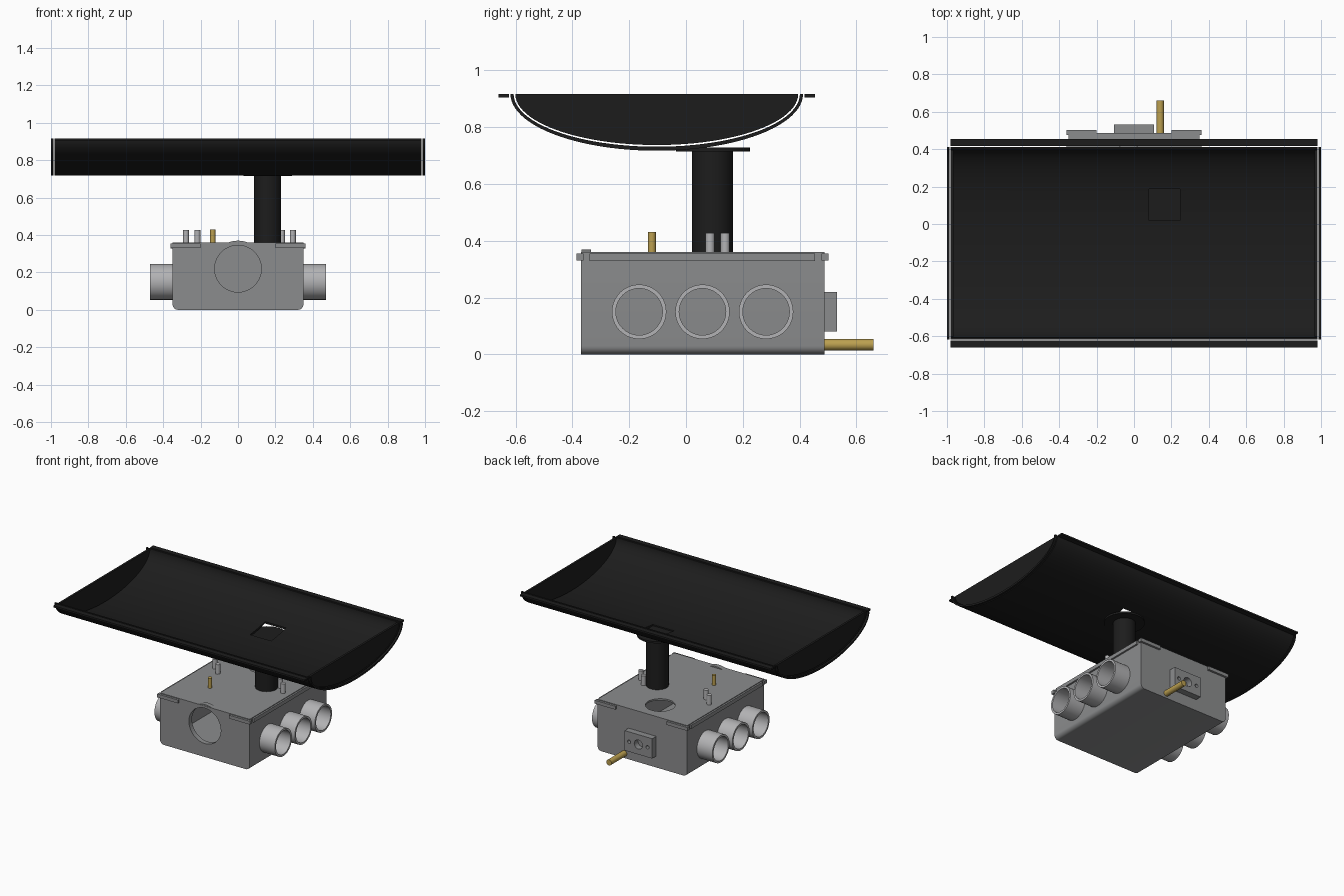
import bpy, bmesh, math
from mathutils import Vector

if "Cube" in bpy.data.objects:
    bpy.data.objects.remove(bpy.data.objects["Cube"])


def mat(name, r, g, b):
    m = bpy.data.materials.new(name)
    m.diffuse_color = (r, g, b, 1)
    m.use_nodes = True
    m.node_tree.nodes["Principled BSDF"].inputs["Base Color"].default_value = m.diffuse_color
    return m


BLACK = mat("black", 0.012, 0.012, 0.012)
BRASS = mat("brass", 0.5, 0.35, 0.08)
GREY = mat("mid_grey", 0.26, 0.265, 0.27)
LIGHT = mat("light_grey", 0.45, 0.45, 0.46)


def prism(name, pts, a, b, axis, m):
    """Extrude a closed 2D profile from a to b along x (y,z), y (x,z) or z (x,y)."""
    bm = bmesh.new()
    place = {"x": lambda p, t: (t, p[0], p[1]),
             "y": lambda p, t: (p[0], t, p[1]),
             "z": lambda p, t: (p[0], p[1], t)}[axis]
    f = bm.faces.new([bm.verts.new(place(p, a)) for p in pts])
    ext = bmesh.ops.extrude_face_region(bm, geom=[f])
    d = Vector(place((0, 0), b - a))
    bmesh.ops.translate(bm, vec=d, verts=[v for v in ext["geom"] if isinstance(v, bmesh.types.BMVert)])
    bmesh.ops.recalc_face_normals(bm, faces=bm.faces)
    me = bpy.data.meshes.new(name)
    bm.to_mesh(me)
    bm.free()
    ob = bpy.data.objects.new(name, me)
    bpy.context.collection.objects.link(ob)
    if m:
        me.materials.append(m)
    smooth(ob)
    return ob


def select(ob):
    bpy.ops.object.select_all(action="DESELECT")
    ob.select_set(True)
    bpy.context.view_layer.objects.active = ob


def smooth(ob):
    select(ob)
    bpy.ops.object.shade_smooth_by_angle(angle=math.radians(35))


def circle(u, v, r, n=40):
    return [(u + r * math.cos(2 * math.pi * i / n), v + r * math.sin(2 * math.pi * i / n)) for i in range(n)]


def block(name, x0, x1, y0, y1, z0, z1, m):
    return prism(name, [(x0, y0), (x1, y0), (x1, y1), (x0, y1)], z0, z1, "z", m)


def cut(ob, cutter):
    cutter.hide_render = True
    mod = ob.modifiers.new("cut", "BOOLEAN")
    mod.operation = "DIFFERENCE"
    mod.solver = "EXACT"
    mod.object = cutter
    select(ob)
    bpy.ops.object.modifier_apply(modifier=mod.name)
    bpy.data.objects.remove(cutter)
    smooth(ob)
    return ob


def tube(name, u, v, r_out, r_in, a, b, axis, m):
    ob = prism(name, circle(u, v, r_out), a, b, axis, m)
    return cut(ob, prism("cutter", circle(u, v, r_in), a - 0.05, b + 0.05, axis, None))


# Trough: half-ellipse shell with a square opening
CY, TOP = -0.103, 0.917


def arc(a, b, n=48):
    return [(CY - a * math.cos(math.pi * i / n), TOP - b * math.sin(math.pi * i / n)) for i in range(n + 1)]


ring = arc(0.515, 0.2) + arc(0.504, 0.186)[::-1]
shell = prism("trough_shell", ring, -0.98, 0.98, "x", BLACK)
cut(shell, block("cutter", 0.08, 0.245, 0.02, 0.187, 0.6, 0.85, None))

# Trough ends, end rims and long edge flanges
for s, side in ((-1, "left"), (1, "right")):
    prism("trough_end_" + side, arc(0.498, 0.18), s * 0.965, s * 0.98, "x", BLACK)
    prism("end_rim_" + side, ring, s * 0.986, s * 1.0, "x", BLACK)
    y0, y1 = sorted((CY + s * 0.521, CY + s * 0.557))
    block("edge_flange_" + ("back" if s > 0 else "front"), -0.98, 0.98, y0, y1, 0.905, TOP, BLACK)

# Post and its mounting disc
prism("post", circle(0.158, 0.093, 0.0725), 0.355, 0.72, "z", BLACK)
prism("post_disc", circle(0.16, 0.095, 0.13), 0.715, 0.728, "z", BLACK)

# Hollow box body, rounded along its lower side edges
r = 0.03
prof = [(0.35, 0.348)]
prof += [(0.35 - r + r * math.cos(t), r - r * math.sin(t)) for t in [math.pi / 2 * i / 6 for i in range(7)]]
prof += [(-x, z) for x, z in reversed(prof)]
body = prism("box_body", prof, -0.37, 0.487, "y", GREY)
cut(body, block("cutter", -0.32, 0.32, -0.34, 0.457, 0.03, 0.5, None))
cut(body, prism("cutter", circle(0, 0.22, 0.125), -0.45, -0.3, "y", None))
tube("front_opening_collar", 0, 0.22, 0.15, 0.125, -0.368, -0.335, "y", GREY)

# Lid with a round opening, side skirts and corner tabs
lid = block("lid", -0.35, 0.35, -0.37, 0.487, 0.348, 0.36, GREY)
cut(lid, prism("cutter", circle(-0.03, 0.33, 0.096), 0.3, 0.4, "z", None))
for s, side in ((-1, "left"), (1, "right")):
    x0, x1 = sorted((s * 0.34, s * 0.362))
    block("lid_skirt_" + side, x0, x1, -0.34, 0.455, 0.329, 0.355, GREY)
    x0, x1 = sorted((s * 0.2, s * 0.362))
    block("front_tab_" + side, x0, x1, -0.385, -0.36, 0.331, 0.355, GREY)
    block("back_tab_" + side, x0, x1, 0.477, 0.502, 0.331, 0.355, GREY)

    # Three side pipe sockets
    for i, y in enumerate((-0.165, 0.058, 0.282)):
        a, b = sorted((s * 0.345, s * 0.47))
        tube(f"pipe_socket_{side}_{i + 1}", y, 0.15, 0.096, 0.082, a, b, "x", LIGHT)

# Back plate with a centre hole and two screw holes
plate = block("back_plate", -0.108, 0.108, 0.48, 0.532, 0.08, 0.22, GREY)
for x, rad in ((0, 0.032), (-0.072, 0.012), (0.072, 0.012)):
    cut(plate, prism("cutter", circle(x, 0.15, rad, 24), 0.49, 0.6, "y", None))

# Brass pipe at the back, and small pins on the lid
prism("brass_pipe", circle(0.14, 0.034, 0.02, 32), 0.47, 0.66, "y", BRASS)
prism("brass_pin", circle(-0.135, -0.12, 0.014, 24), 0.35, 0.43, "z", BRASS)
for i, (x, y) in enumerate(((-0.278, 0.138), (-0.217, 0.085), (0.293, 0.085), (0.235, 0.138))):
    prism(f"lid_pin_{i + 1}", circle(x, y, 0.016, 24), 0.35, 0.427, "z", LIGHT)
